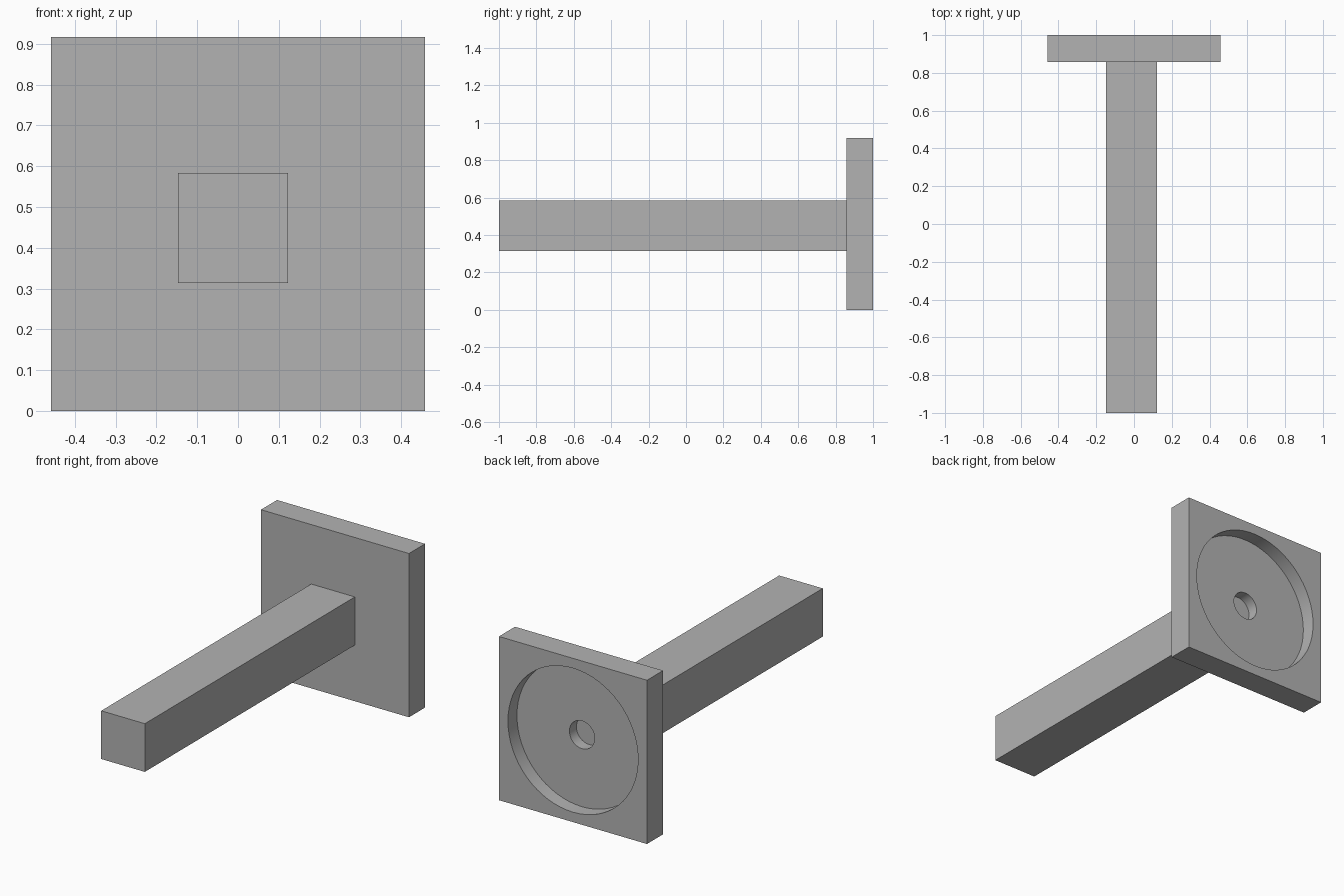
import bpy
import math

if "Cube" in bpy.data.objects:
    bpy.data.objects.remove(bpy.data.objects["Cube"], do_unlink=True)

SIZE = 0.917          # plate width and height
FRONT = 0.858         # plate front plane
FLOOR = 0.92          # floor of the round recess
MID = SIZE / 2

grey = bpy.data.materials.new("plain grey")
grey.use_nodes = True
colour = (0.45, 0.45, 0.45, 1)
grey.diffuse_color = colour
grey.node_tree.nodes["Principled BSDF"].inputs["Base Color"].default_value = colour


def box(name, low, high):
    """Box between two opposite corners."""
    centre = [(a + b) / 2 for a, b in zip(low, high)]
    bpy.ops.mesh.primitive_cube_add(size=1, location=centre)
    ob = bpy.context.object
    ob.name = name
    ob.scale = [b - a for a, b in zip(low, high)]
    bpy.ops.object.transform_apply(location=False, rotation=False, scale=True)
    ob.data.materials.append(grey)
    return ob


def bore(target, radius, start, end):
    """Cut a round hole along y through the middle of the plate."""
    bpy.ops.mesh.primitive_cylinder_add(
        vertices=64, radius=radius, depth=end - start,
        location=(0, (start + end) / 2, MID), rotation=(math.pi / 2, 0, 0))
    cutter = bpy.context.object
    cutter.hide_render = True
    cutter.data.materials.append(grey)
    mod = target.modifiers.new("bore", 'BOOLEAN')
    mod.operation = 'DIFFERENCE'
    mod.solver = 'EXACT'
    mod.object = cutter
    bpy.ops.object.select_all(action='DESELECT')
    bpy.context.view_layer.objects.active = target
    target.select_set(True)
    bpy.ops.object.modifier_apply(modifier=mod.name)
    bpy.data.objects.remove(cutter, do_unlink=True)


# Square mounting plate with a round recess and a centre hole in its back
plate = box("mounting_plate", (-MID, FRONT, 0), (MID, 1, SIZE))
bore(plate, 0.403, FLOOR, 1.1)
bore(plate, 0.078, FRONT - 0.1, FLOOR + 0.05)
bpy.ops.object.shade_smooth_by_angle(angle=math.radians(30))

# Long square bar, slightly off centre, closing the hole at the front
box("square_bar", (-0.147, -1, 0.314), (0.123, FRONT, 0.584))
